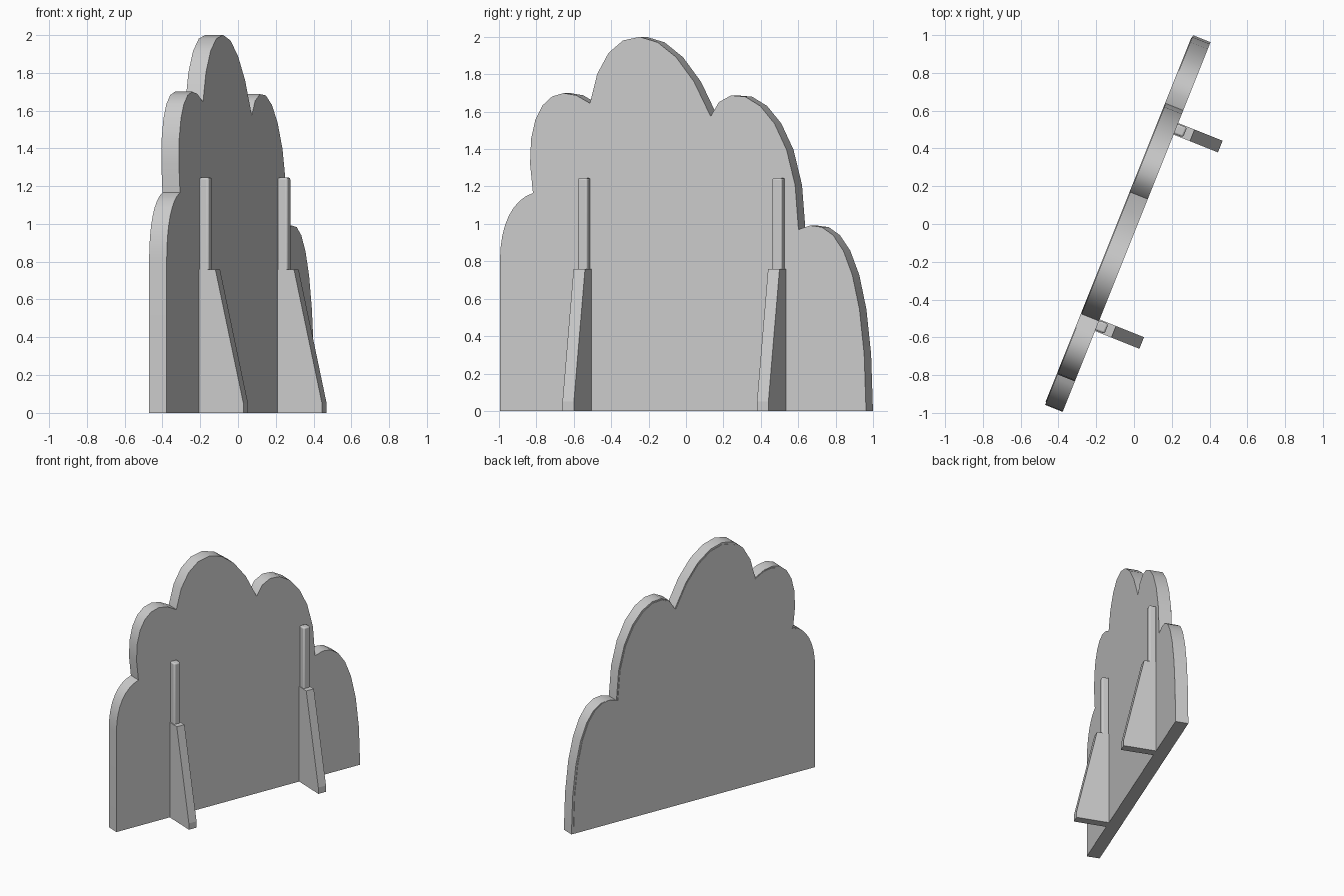
import bpy, bmesh, math
from mathutils import Vector, Matrix
from mathutils.geometry import interpolate_bezier

cube = bpy.data.objects.get("Cube")
if cube:
    bpy.data.objects.remove(cube, do_unlink=True)

THICK = 0.1
PLACE = Matrix.Translation((-0.0325, 0.0025, 0)) @ Matrix.Rotation(math.radians(68.2), 4, 'Z')

grey = bpy.data.materials.new("plain grey")
grey.use_nodes = True
colour = (0.6, 0.6, 0.6, 1)
grey.diffuse_color = colour
grey.node_tree.nodes["Principled BSDF"].inputs["Base Color"].default_value = colour


def prism(name, corners, offset):
    """Extrude a closed flat outline along the offset vector."""
    bm = bmesh.new()
    face = bm.faces.new([bm.verts.new(c) for c in corners])
    grown = bmesh.ops.extrude_face_region(bm, geom=[face])["geom"]
    moved = [g for g in grown if isinstance(g, bmesh.types.BMVert)]
    bmesh.ops.translate(bm, verts=moved, vec=offset)
    bmesh.ops.recalc_face_normals(bm, faces=bm.faces)
    mesh = bpy.data.meshes.new(name)
    bm.to_mesh(mesh)
    bm.free()
    obj = bpy.data.objects.new(name, mesh)
    bpy.context.collection.objects.link(obj)
    obj.matrix_world = PLACE
    mesh.materials.append(grey)
    return obj


def smooth(obj, angle):
    bpy.ops.object.select_all(action='DESELECT')
    obj.select_set(True)
    bpy.context.view_layer.objects.active = obj
    bpy.ops.object.shade_smooth_by_angle(angle=math.radians(angle))


# Scalloped outline: each lobe is start, two handles; it ends where the next begins
lobes = [
    ((-1.054, 0.8), (-1.054, 1.0), (-0.98, 1.13)),
    ((-0.864, 1.165), (-0.94, 1.62), (-0.75, 1.8)),
    ((-0.536, 1.645), (-0.46, 2.12), (-0.08, 2.14)),
    ((0.159, 1.575), (0.25, 1.83), (0.66, 1.67)),
    ((0.665, 0.97), (0.84, 1.06), (1.05, 0.9)),
]
ends = [lobe[0] for lobe in lobes[1:]] + [(1.054, 0)]
outline = [Vector((-1.054, 0, 0))]
for (start, h1, h2), end in zip(lobes, ends):
    knots = [Vector((u, 0, z)) for u, z in (start, h1, h2, end)]
    outline += interpolate_bezier(*knots, 9)[:-1]
outline.append(Vector((1.054, 0, 0)))

# Main board
front = Vector((0, -THICK / 2, 0))
board = prism("board", [p + front for p in outline], (0, THICK, 0))
smooth(board, 32)

# Thin backing sheet, slightly smaller than the board
back = Vector((0, THICK / 2, 0.015))
sheet = prism("backing_sheet",
              [Vector((p.x * 0.985, 0, p.z * 0.985)) + back for p in outline], (0, 0.004, 0))
smooth(sheet, 32)

# Two stands: a rounded post on the board and a tapered brace
brace_side = [(0.05, 0), (0.303, 0), (0.303, 0.05), (0.143, 0.76), (0.05, 0.76)]
for side, u in (("right", -0.56), ("left", 0.56)):
    half = 0.033
    prism(side + "_brace", [(u - half, -v, z) for v, z in brace_side], (2 * half, 0, 0))

    r, v = 0.028, 0.074
    base = [(u + a * r, b * r - v, 0) for a, b in ((-1, -1), (1, -1), (1, 1), (-1, 1))]
    post = prism(side + "_post", base, (0, 0, 1.245))
    bevel = post.modifiers.new("rounded edges", 'BEVEL')
    bevel.width = 0.01
    bevel.segments = 2
    smooth(post, 50)
